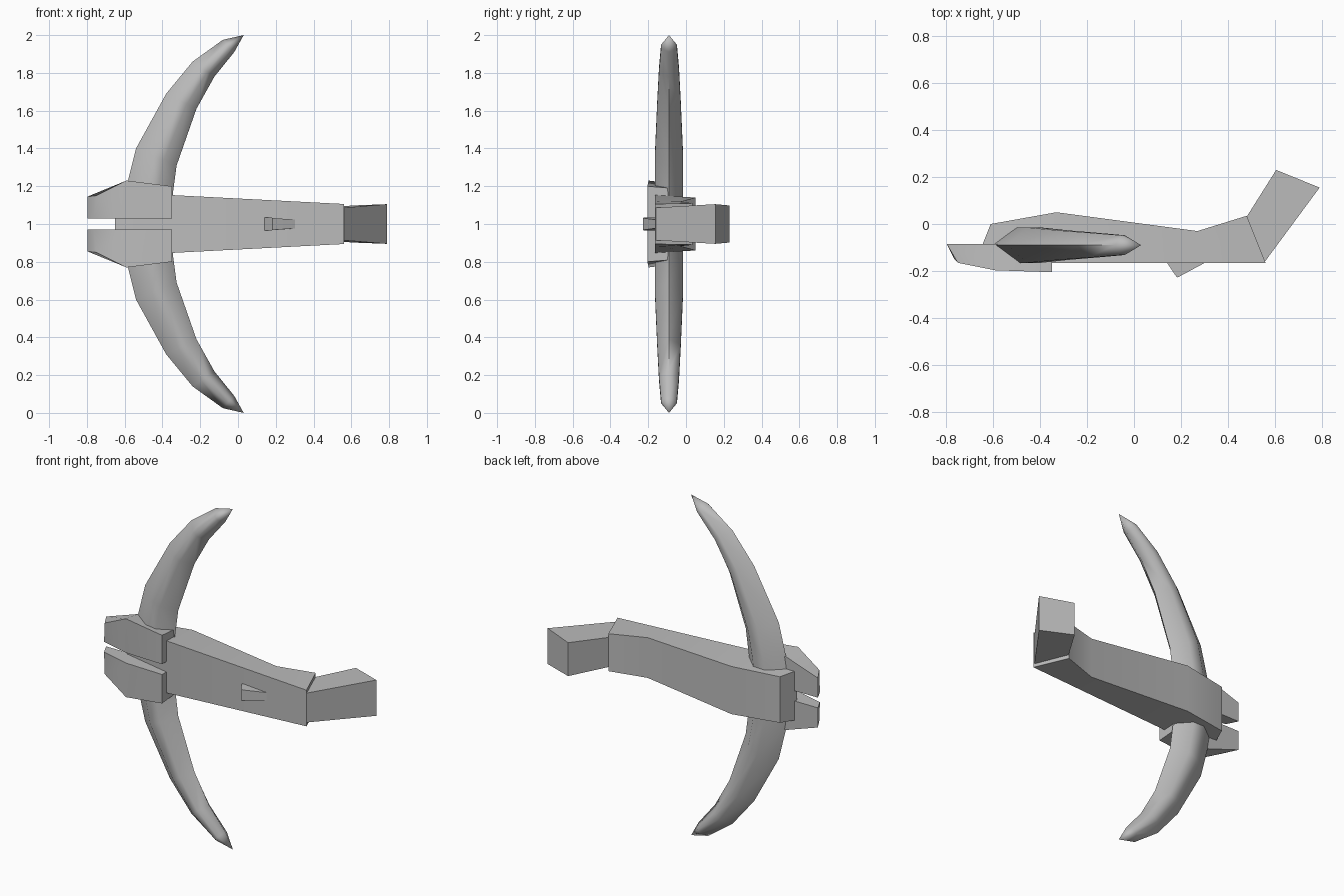
import bpy, bmesh, math
from mathutils import Vector

if "Cube" in bpy.data.objects:
    bpy.data.objects.remove(bpy.data.objects["Cube"])

grey = bpy.data.materials.new("plain grey")
grey.use_nodes = True
grey.diffuse_color = (0.5, 0.5, 0.5, 1)
grey.node_tree.nodes["Principled BSDF"].inputs["Base Color"].default_value = (0.5, 0.5, 0.5, 1)

MID = 1.0  # height of the mirror plane


def loft(name, rings, angle=50, tip=None):
    """Skin a list of equal-sized rings; close with caps or a pointed tip."""
    bm = bmesh.new()
    loops = [[bm.verts.new(p) for p in ring] for ring in rings]
    n = len(loops[0])
    for a, b in zip(loops, loops[1:]):
        for i in range(n):
            j = (i + 1) % n
            bm.faces.new((a[i], a[j], b[j], b[i]))
    bm.faces.new(loops[0])
    if tip:
        t = bm.verts.new(tip)
        for i in range(n):
            bm.faces.new((loops[-1][i], loops[-1][(i + 1) % n], t))
    else:
        bm.faces.new(loops[-1])
    bmesh.ops.recalc_face_normals(bm, faces=bm.faces)
    mesh = bpy.data.meshes.new(name)
    bm.to_mesh(mesh)
    bm.free()
    mesh.materials.append(grey)
    obj = bpy.data.objects.new(name, mesh)
    bpy.context.collection.objects.link(obj)
    bpy.ops.object.select_all(action='DESELECT')
    obj.select_set(True)
    bpy.context.view_layer.objects.active = obj
    bpy.ops.object.shade_smooth_by_angle(angle=math.radians(angle))
    return obj


def slab(back, front, w_back, w_front):
    """Four-cornered section from a back and a front point with half widths."""
    return [(*back, MID - w_back), (*back, MID + w_back),
            (*front, MID + w_front), (*front, MID - w_front)]


# Stock: tapered box with a bent back edge and a slanted rear end
loft("stock", [
    slab((-0.61, 0.0), (-0.65, -0.10), 0.135, 0.145),
    slab((-0.33, 0.05), (-0.35, -0.165), 0.14, 0.153),
    slab((0.27, -0.03), (0.27, -0.165), 0.118, 0.121),
    slab((0.48, 0.035), (0.56, -0.165), 0.11, 0.106),
])

# Grip: narrower block rising behind the stock
loft("grip", [
    slab((0.46, 0.0), (0.555, -0.163), 0.085, 0.086),
    slab((0.605, 0.23), (0.79, 0.155), 0.098, 0.105),
])

# Trigger: small wedge under the stock
loft("trigger", [
    [(0.13, -0.15, MID - 0.035), (0.13, -0.15, MID + 0.035),
     (0.33, -0.15, MID + 0.021), (0.33, -0.15, MID - 0.021)],
    [(0.183, -0.228, MID - 0.033), (0.183, -0.228, MID + 0.033),
     (0.192, -0.224, MID + 0.031), (0.192, -0.224, MID - 0.031)],
], angle=30)

# Limb stations: outer edge (x, z), inner edge (x, z), half thickness
STATIONS = [
    ((-0.61, 1.08), (-0.35, 1.06), 0.075),
    ((-0.59, 1.20), (-0.345, 1.16), 0.075),
    ((-0.54, 1.40), (-0.325, 1.31), 0.075),
    ((-0.38, 1.69), (-0.22, 1.61), 0.062),
    ((-0.24, 1.86), (-0.125, 1.78), 0.053),
    ((-0.08, 1.975), (-0.02, 1.91), 0.042),
]
LIMB_Y = -0.09


def limb_ring(outer, inner, half, side):
    o = Vector((outer[0], LIMB_Y, MID + side * (outer[1] - 1)))
    i = Vector((inner[0], LIMB_Y, MID + side * (inner[1] - 1)))
    t = Vector((0, half, 0))
    a, b = o.lerp(i, 0.4), o.lerp(i, 0.68)
    return [o, a + t, b + t, i, b - t, a - t]


for side, label in ((1, "upper"), (-1, "lower")):
    # Curved, pointed limb with a six-sided section
    loft(label + "_limb", [limb_ring(*s, side) for s in STATIONS],
         angle=75, tip=(0.03, LIMB_Y, MID + side))

    # Front block: bevelled nose and flared outer edge
    z = lambda d: MID + side * d
    loft(label + "_front_block", [
        [(-0.797, -0.085, z(0.03)), (-0.797, -0.085, z(0.145)),
         (-0.75, -0.165, z(0.15)), (-0.765, -0.15, z(0.03))],
        [(-0.59, -0.085, z(0.03)), (-0.59, -0.085, z(0.215)),
         (-0.59, -0.197, z(0.23)), (-0.59, -0.197, z(0.03))],
        [(-0.35, -0.085, z(0.03)), (-0.35, -0.085, z(0.19)),
         (-0.35, -0.205, z(0.20)), (-0.35, -0.205, z(0.03))],
    ])
